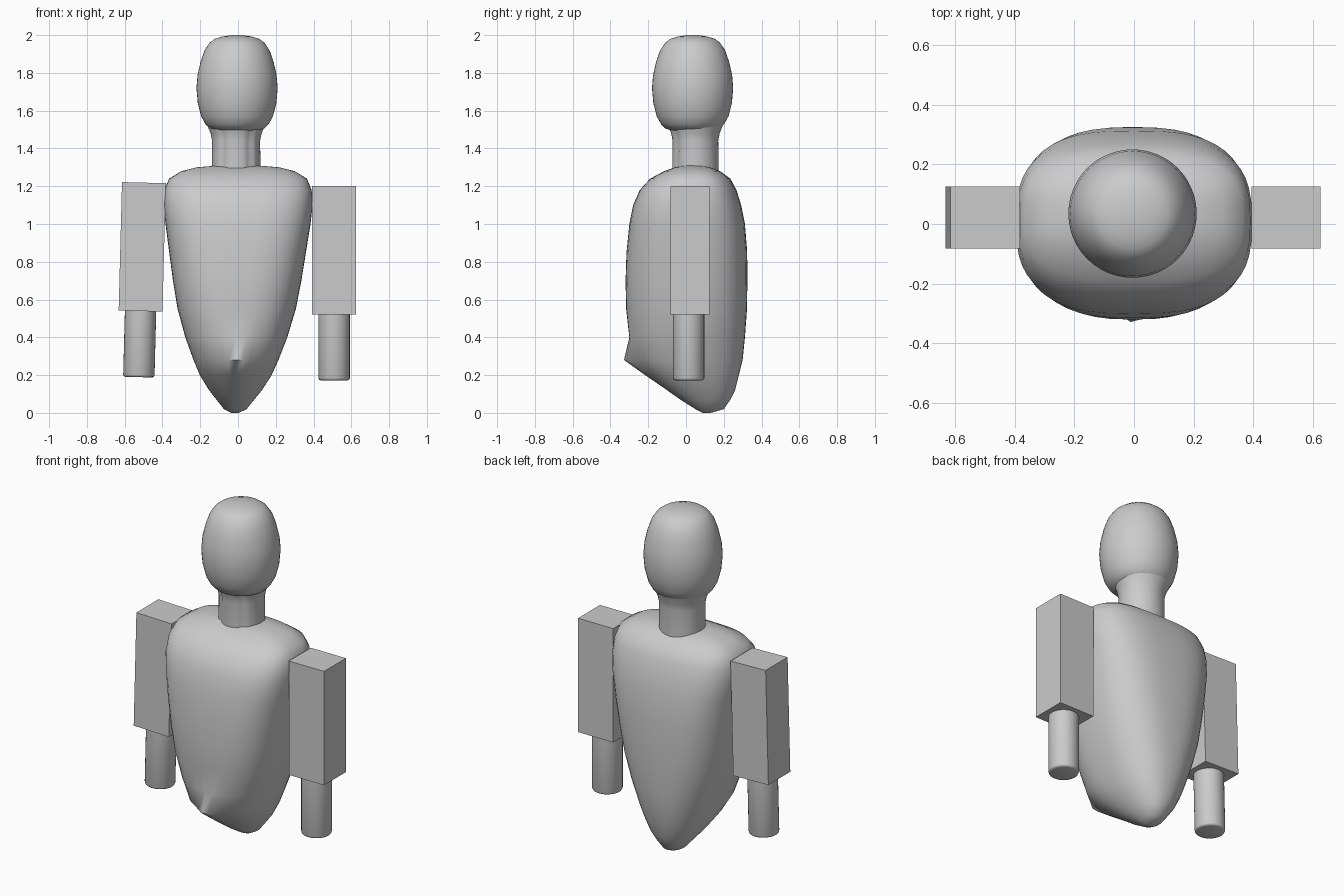
import bpy, bmesh, math
from mathutils import Matrix

cube = bpy.data.objects.get("Cube")
if cube:
    bpy.data.objects.remove(cube)

grey = bpy.data.materials.new("plain_grey")
grey.use_nodes = True
colour = (0.6, 0.6, 0.6, 1)
grey.diffuse_color = colour
grey.node_tree.nodes["Principled BSDF"].inputs["Base Color"].default_value = colour


def finish(bm, name, smooth_angle=None):
    """Turn a bmesh into a grey object, smooth shaded when an angle is given."""
    bmesh.ops.recalc_face_normals(bm, faces=bm.faces)
    mesh = bpy.data.meshes.new(name)
    bm.to_mesh(mesh)
    bm.free()
    mesh.materials.append(grey)
    obj = bpy.data.objects.new(name, mesh)
    bpy.context.collection.objects.link(obj)
    if smooth_angle:
        bpy.ops.object.select_all(action="DESELECT")
        obj.select_set(True)
        bpy.context.view_layer.objects.active = obj
        bpy.ops.object.shade_smooth_by_angle(angle=math.radians(smooth_angle))
    return obj


def loft(name, stations, point, sides=48, smooth_angle=50):
    """Skin horizontal rings; point(station, angle) gives each corner."""
    bm = bmesh.new()
    rings = [[bm.verts.new(point(s, math.tau * i / sides)) for i in range(sides)]
             for s in stations]
    for low, high in zip(rings, rings[1:]):
        for i in range(sides):
            j = (i + 1) % sides
            bm.faces.new((low[i], low[j], high[j], high[i]))
    bm.faces.new(rings[0])
    bm.faces.new(rings[-1])
    return finish(bm, name, smooth_angle)


def power(value, exponent):
    return math.copysign(abs(value) ** exponent, value)


# Torso: rounded-box sections that taper to a point, with a small front peak
def torso_point(station, angle):
    z, half_width, front, back = station
    exponent = 2 / (2.1 + 0.8 * min(1, z))
    c, s = power(math.cos(angle), exponent), power(math.sin(angle), exponent)
    x = half_width * c - 0.015 * max(0, 1 - z)
    y = (front + back) / 2 + (back - front) / 2 * s
    if s < 0:
        y -= 0.05 * math.exp(-(x / 0.06) ** 2) * max(0, 1 - abs(z - 0.28) / 0.12)
    return x, y, z


torso = [  # height, half width, front, back
    (0.0, 0.02, 0.09, 0.13), (0.02, 0.06, 0.05, 0.2), (0.07, 0.1, -0.03, 0.235),
    (0.12, 0.14, -0.1, 0.26), (0.2, 0.19, -0.2, 0.28), (0.28, 0.225, -0.28, 0.3),
    (0.4, 0.27, -0.3, 0.312), (0.55, 0.313, -0.317, 0.323),
    (0.7, 0.34, -0.32, 0.325), (0.85, 0.362, -0.315, 0.324),
    (1.0, 0.384, -0.3, 0.312), (1.1, 0.395, -0.28, 0.292),
    (1.18, 0.39, -0.245, 0.267), (1.24, 0.365, -0.19, 0.235),
    (1.28, 0.3, -0.115, 0.18), (1.3, 0.22, -0.06, 0.13), (1.31, 0.1, -0.01, 0.08)]
loft("torso", torso, torso_point)


# Neck: round column with two shallow grooves at the front, flaring at the head
def neck_point(station, angle):
    z, radius = station
    groove = sum(math.exp(-((angle - math.tau * 0.75 + side) / 0.09) ** 2)
                 for side in (-0.6, 0.6))
    r = radius - 0.012 * groove
    return -0.01 + r * math.cos(angle), 0.05 + 0.95 * r * math.sin(angle), z


loft("neck", [(1.24, 0.13), (1.44, 0.127), (1.48, 0.135), (1.54, 0.16)], neck_point)


# Head: egg shape flattened at the crown and base
def head_point(station, angle):
    z, r = station
    return -0.005 + r * math.cos(angle), 0.035 + r * math.sin(angle), z


head = [(1.485, 0.06), (1.49, 0.1), (1.505, 0.143), (1.53, 0.168), (1.57, 0.19),
        (1.64, 0.208), (1.72, 0.215), (1.79, 0.209), (1.86, 0.193), (1.92, 0.172),
        (1.96, 0.145), (1.98, 0.118), (1.992, 0.08), (2.0, 0.03)]
loft("head", head, head_point)


# Arms: square upper arms and round forearms, the right one slightly tilted
def arm(side, x, z, tilt):
    place = Matrix.Translation((x, 0.022, z)) @ Matrix.Rotation(math.radians(tilt), 4, "Y")
    bm = bmesh.new()
    bmesh.ops.create_cube(bm, size=1, matrix=place @ Matrix.Diagonal((0.232, 0.207, 0.68, 1)))
    finish(bm, side + "_upper_arm")

    bm = bmesh.new()
    bmesh.ops.create_cone(bm, cap_ends=True, segments=32, radius1=0.083, radius2=0.083,
                          depth=0.4, matrix=place @ Matrix.Translation((0, -0.008, -0.49)))
    bottom = min(bm.faces, key=lambda f: f.calc_center_median().z)
    bmesh.ops.bevel(bm, geom=list(bottom.edges), offset=0.012, segments=2,
                    profile=0.5, affect="EDGES")
    finish(bm, side + "_forearm", 50)


arm("left", 0.509, 0.862, 0)
arm("right", -0.507, 0.879, 1.5)
